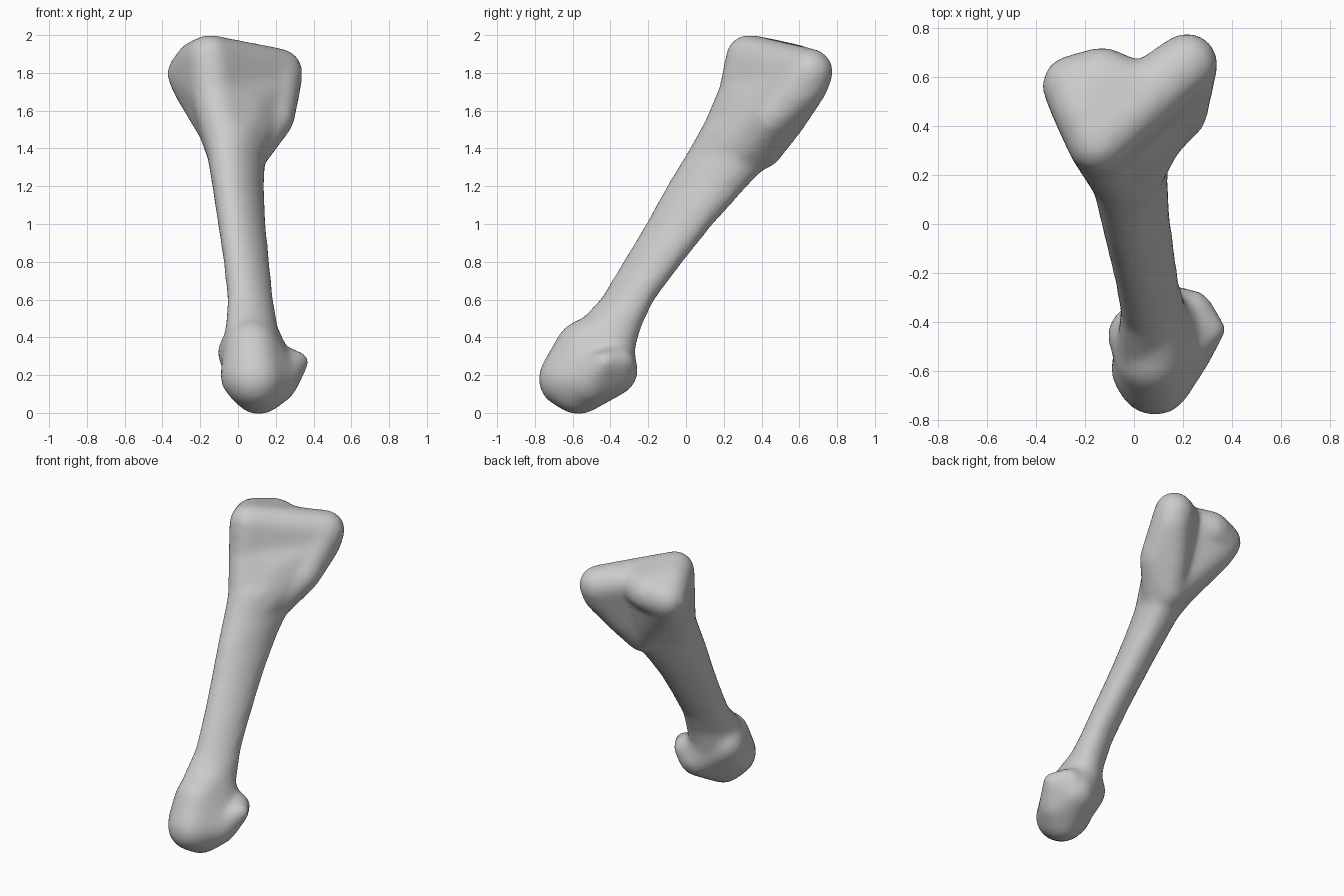
import bpy, bmesh, math
from mathutils import Matrix

cube = bpy.data.objects.get("Cube")
if cube:
    bpy.data.objects.remove(cube)

body = bpy.data.meshes.new("bone_blocks")


def add(bm):
    """Append a closed volume to the rough bone."""
    bm.from_mesh(body)
    bm.to_mesh(body)
    bm.free()


def hull(*balls):
    """Skin tightly wrapped round several balls (x, y, z, radius)."""
    bm = bmesh.new()
    for x, y, z, r in balls:
        bmesh.ops.create_icosphere(bm, subdivisions=3, radius=r,
                                   matrix=Matrix.Translation((x, y, z)))
    bmesh.ops.convex_hull(bm, input=bm.verts[:])
    bmesh.ops.delete(bm, geom=[v for v in bm.verts if not v.link_faces], context='VERTS')
    bmesh.ops.delete(bm, geom=[e for e in bm.edges if not e.link_faces], context='EDGES')
    add(bm)


def loft(rows, skew, sides=32):
    """Tube through level, skewed ellipses given as (z, x min, x max, y min, y max)."""
    bm = bmesh.new()
    rings = []
    for z, x0, x1, y0, y1 in rows:
        ring = []
        for i in range(sides):
            a = math.tau * i / sides
            ring.append(bm.verts.new(((x0 + x1 + (x1 - x0) * math.cos(a)) / 2,
                                      (y0 + y1 + (y1 - y0) * math.sin(a + skew)) / 2, z)))
        rings.append(ring)
    for low, high in zip(rings, rings[1:]):
        for i in range(sides):
            j = (i + 1) % sides
            bm.faces.new((low[i], low[j], high[j], high[i]))
    bm.faces.new(rings[0][::-1])
    bm.faces.new(rings[-1])
    add(bm)


# Slanted shaft
loft([(0.3, -0.07, 0.2, -0.62, -0.29),
      (0.45, -0.055, 0.2, -0.58, -0.25),
      (0.6, -0.045, 0.175, -0.44, -0.18),
      (0.8, -0.065, 0.155, -0.32, -0.03),
      (1.0, -0.095, 0.135, -0.2, 0.13),
      (1.2, -0.125, 0.125, -0.09, 0.31),
      (1.38, -0.155, 0.135, 0.02, 0.48),
      (1.52, -0.18, 0.17, 0.1, 0.55)], skew=0.35)

# Upper head: a three-cornered plateau that narrows into the shaft
front_top = (-0.15, 0.33, 1.882, 0.11)
front_low = (-0.13, 0.293, 1.69, 0.11)
shoulder = (-0.21, 0.46, 1.855, 0.11)
side_lobe = (-0.25, 0.565, 1.795, 0.115)
side_low = (-0.22, 0.53, 1.71, 0.105)
back_lobe = (-0.13, 0.597, 1.82, 0.115)
saddle = (0.03, 0.545, 1.84, 0.1)
corner = (0.217, 0.655, 1.805, 0.115)
corner_low = (0.21, 0.625, 1.735, 0.115)
slope = (0.04, 0.355, 1.6, 0.11)
tubercle = (0.2, 0.45, 1.56, 0.09)
ridge = (0.12, 0.525, 1.54, 0.09)
flank = (-0.1, 0.33, 1.5, 0.1)
neck_front = (-0.03, 0.12, 1.31, 0.1)
neck_back = (0.05, 0.4, 1.4, 0.1)
hull(front_top, shoulder, side_lobe, back_lobe, saddle)
hull(front_top, front_low, saddle, corner, corner_low)
hull(front_top, front_low, shoulder, side_lobe, side_low, saddle, flank)
hull(side_lobe, side_low, saddle, flank, neck_back)
hull(front_low, saddle, flank, neck_front, neck_back)
hull(front_low, saddle, corner_low, slope, ridge, neck_front, neck_back)
hull(corner_low, corner, ridge, tubercle)
hull(tubercle, ridge, neck_back, (0.04, 0.28, 1.33, 0.08))

# Lower head: rounded knuckle, inner bump and pointed side spur
knuckle = (0.085, -0.627, 0.18, 0.145)
knuckle_side = (0.055, -0.59, 0.2, 0.14)
knuckle_base = (0.11, -0.57, 0.135, 0.135)
knuckle_top = (0.07, -0.545, 0.345, 0.135)
bump = (0.022, -0.455, 0.32, 0.12)
heel = (0.17, -0.385, 0.22, 0.12)
cheek = (0.19, -0.51, 0.175, 0.12)
spur = (0.315, -0.43, 0.27, 0.05)
hull(knuckle, knuckle_side, knuckle_base, knuckle_top, heel, cheek)
hull(bump, heel, knuckle_top, knuckle_base)
hull(heel, spur, cheek, knuckle_base, (0.24, -0.35, 0.27, 0.07))
hull(heel, knuckle_top, cheek, (0.09, -0.4, 0.45, 0.1))

# Fuse the volumes into one continuous rounded surface
rough = bpy.data.objects.new("rough_bone", body)
bpy.context.collection.objects.link(rough)
remesh = rough.modifiers.new("fuse", 'REMESH')
remesh.mode = 'VOXEL'
remesh.voxel_size = 0.018
smooth = rough.modifiers.new("soften", 'SMOOTH')
smooth.factor = 0.5
smooth.iterations = 22
swell = rough.modifiers.new("swell", 'DISPLACE')
swell.mid_level = 0
swell.strength = 0.012
graph = bpy.context.evaluated_depsgraph_get()
mesh = bpy.data.meshes.new_from_object(rough.evaluated_get(graph))
bpy.data.objects.remove(rough)
mesh.name = "bone"
bone = bpy.data.objects.new("bone", mesh)
bpy.context.collection.objects.link(bone)

# Plain pale grey
grey = bpy.data.materials.new("pale_grey")
grey.use_nodes = True
colour = (0.6, 0.6, 0.6, 1)
grey.diffuse_color = colour
shader = next(n for n in grey.node_tree.nodes if n.type == 'BSDF_PRINCIPLED')
shader.inputs["Base Color"].default_value = colour
mesh.materials.clear()
mesh.materials.append(grey)
for p in mesh.polygons:
    p.use_smooth = True
    p.material_index = 0
